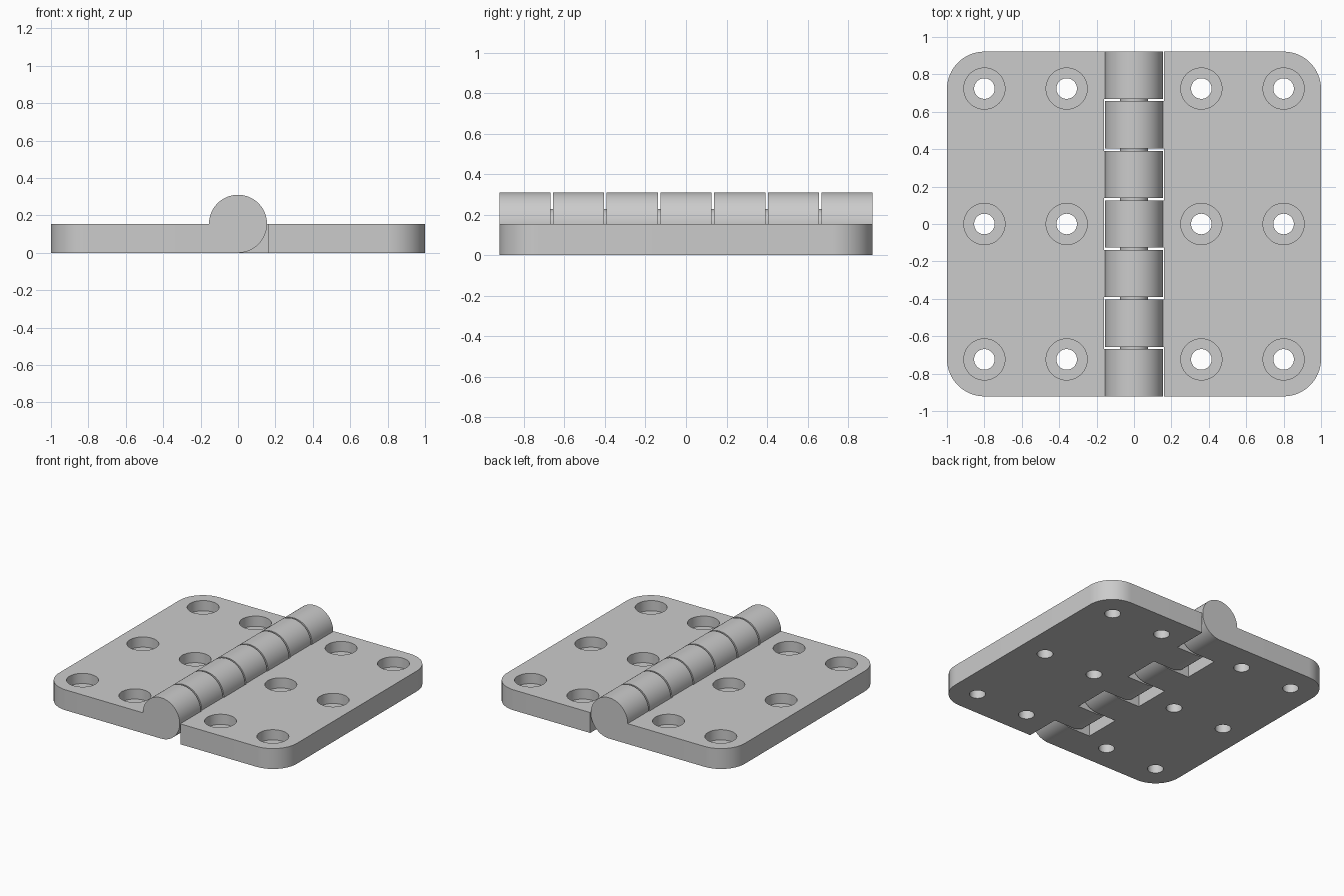
import bpy, bmesh
from math import sin, cos, pi

if "Cube" in bpy.data.objects:
    bpy.data.objects.remove(bpy.data.objects["Cube"])

T = 0.155               # leaf thickness = knuckle radius
HY = 0.9215             # half length along the pin
KW, PITCH = 0.253, 0.2650
EDGE = 0.16             # inner edge of a leaf
CORNER = 0.2


def prism(bm, ring_a, ring_b):
    """Close two matching rings into a solid."""
    a = [bm.verts.new(p) for p in ring_a]
    b = [bm.verts.new(p) for p in ring_b]
    bm.faces.new(a)
    bm.faces.new(b[::-1])
    n = len(a)
    for i in range(n):
        bm.faces.new((a[i], b[i], b[(i + 1) % n], a[(i + 1) % n]))


def lathe(bm, x, y, profile, n=48):
    """Vertical turned solid from (radius, z) pairs."""
    rings = [[bm.verts.new((x + r * cos(2 * pi * i / n), y + r * sin(2 * pi * i / n), z))
              for i in range(n)] for r, z in profile]
    bm.faces.new(rings[0])
    bm.faces.new(rings[-1])
    for a, b in zip(rings, rings[1:]):
        for i in range(n):
            bm.faces.new((a[i], a[(i + 1) % n], b[(i + 1) % n], b[i]))


def finish(bm, name):
    bmesh.ops.recalc_face_normals(bm, faces=bm.faces)
    me = bpy.data.meshes.new(name)
    bm.to_mesh(me)
    bm.free()
    ob = bpy.data.objects.new(name, me)
    bpy.context.collection.objects.link(ob)
    return ob


def activate(ob):
    bpy.ops.object.select_all(action='DESELECT')
    ob.select_set(True)
    bpy.context.view_layer.objects.active = ob


def boolean(ob, other, op):
    m = ob.modifiers.new(op.lower(), 'BOOLEAN')
    m.operation, m.object, m.solver = op, other, 'EXACT'
    activate(ob)
    bpy.ops.object.modifier_apply(modifier=m.name)
    bpy.data.objects.remove(other)


def make_leaf(name, s, knuckles):
    # plate with two rounded outer corners
    c, q = 1 - CORNER, HY - CORNER
    arc = [i * pi / 32 for i in range(17)]
    outline = [(EDGE, -HY)]
    outline += [(c + CORNER * sin(a), -q - CORNER * cos(a)) for a in arc]
    outline += [(c + CORNER * cos(a), q + CORNER * sin(a)) for a in arc]
    outline += [(EDGE, HY)]
    bm = bmesh.new()
    prism(bm, [(s * x, y, 0) for x, y in outline], [(s * x, y, T) for x, y in outline])
    leaf = finish(bm, name)

    # knuckles: barrel joined to the leaf by a square foot
    prof = [(0.2, T), (0.2, 0)]
    prof += [(T * sin(a), T - T * cos(a)) for a in (-i * 1.5 * pi / 72 for i in range(73))]
    bm = bmesh.new()
    for k in knuckles:
        y0 = (k - 3) * PITCH - KW / 2
        prism(bm, [(s * x, y0, z) for x, z in prof], [(s * x, y0 + KW, z) for x, z in prof])
    boolean(leaf, finish(bm, name + "_knuckles"), 'UNION')

    # counterbored screw holes
    bm = bmesh.new()
    for x in (0.36, 0.8):
        for y in (-0.724, 0, 0.724):
            lathe(bm, s * x, y, [(0.055, -0.05), (0.055, T / 2), (0.11, T / 2), (0.11, T + 0.05)])
    boolean(leaf, finish(bm, name + "_holes"), 'DIFFERENCE')
    activate(leaf)
    bpy.ops.object.shade_smooth_by_angle(angle=pi / 6)


make_leaf("left_leaf", -1, (0, 2, 4, 6))
make_leaf("right_leaf", 1, (1, 3, 5))

# hidden hinge pin, visible only in the gaps
bpy.ops.mesh.primitive_cylinder_add(vertices=48, radius=0.074, depth=1.6,
                                    location=(0, 0, T), rotation=(pi / 2, 0, 0))
bpy.context.object.name = "hinge_pin"
bpy.ops.object.shade_smooth_by_angle(angle=pi / 6)
